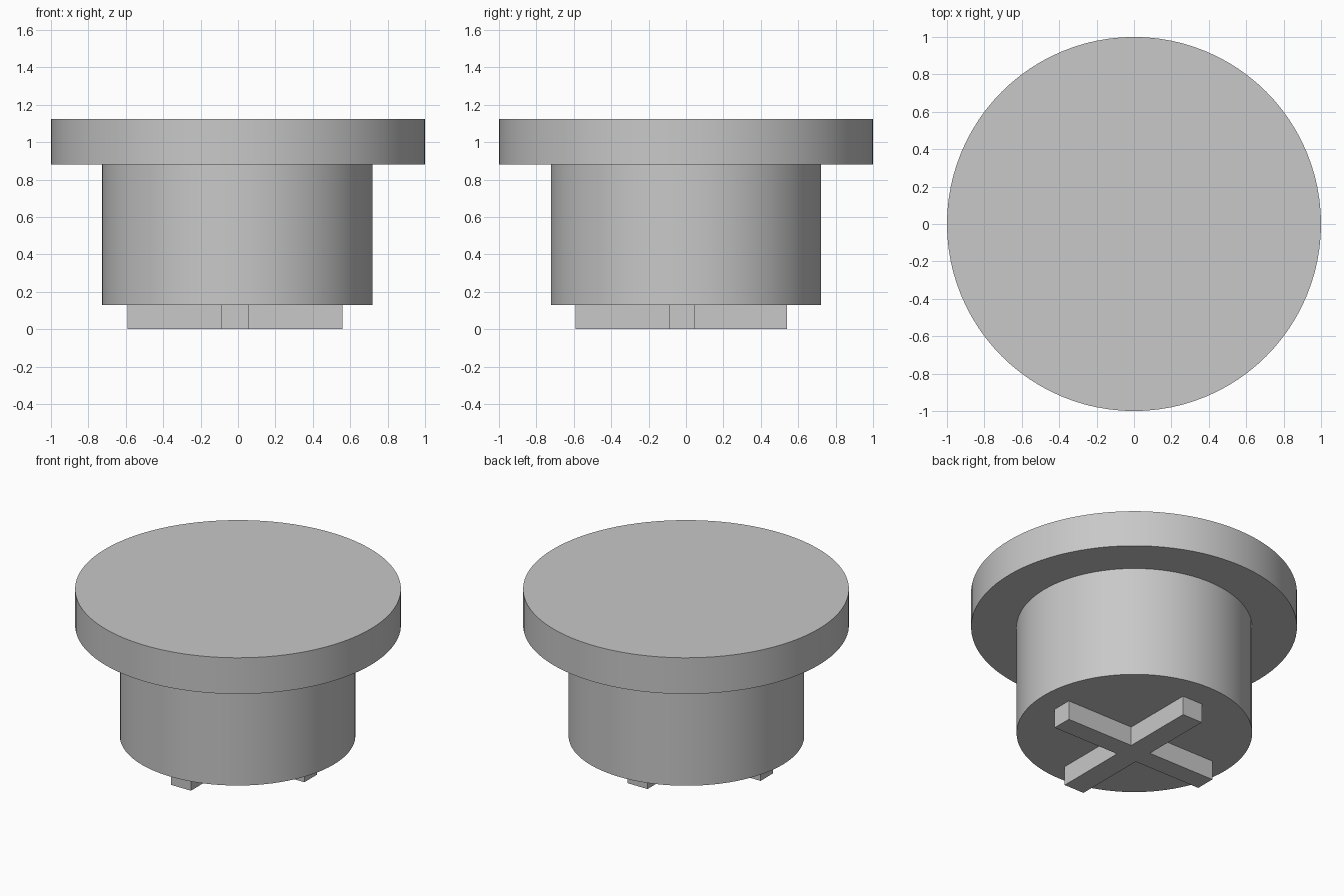
import bpy
import bmesh
from math import cos, sin, tau, radians

cube = bpy.data.objects.get("Cube")
if cube:
    bpy.data.objects.remove(cube, do_unlink=True)

grey = bpy.data.materials.new("plain_grey")
grey.use_nodes = True
colour = (0.58, 0.58, 0.58, 1)
grey.diffuse_color = colour
grey.node_tree.nodes["Principled BSDF"].inputs["Base Color"].default_value = colour


def add_object(name, bm):
    bmesh.ops.recalc_face_normals(bm, faces=bm.faces)
    mesh = bpy.data.meshes.new(name)
    bm.to_mesh(mesh)
    bm.free()
    mesh.materials.append(grey)
    obj = bpy.data.objects.new(name, mesh)
    bpy.context.collection.objects.link(obj)
    return obj


def lathe(name, rings, sides=96):
    """Closed turned solid from (radius, height, x offset) rings."""
    bm = bmesh.new()
    loops = []
    for r, z, dx in rings:
        loops.append([bm.verts.new((dx + r * cos(tau * i / sides), r * sin(tau * i / sides), z))
                      for i in range(sides)])
    for low, high in zip(loops, loops[1:]):
        for i in range(sides):
            j = (i + 1) % sides
            bm.faces.new((low[i], low[j], high[j], high[i]))
    bm.faces.new(loops[0])
    bm.faces.new(loops[-1])
    return add_object(name, bm)


def extrude_outline(name, outline, bottom, top):
    bm = bmesh.new()
    face = bm.faces.new([bm.verts.new((x, y, bottom)) for x, y in outline])
    moved = bmesh.ops.extrude_face_region(bm, geom=[face], use_keep_orig=True)["geom"]
    verts = [g for g in moved if isinstance(g, bmesh.types.BMVert)]
    bmesh.ops.translate(bm, verts=verts, vec=(0, 0, top - bottom))
    return add_object(name, bm)


# Stem and wide cap turned as one solid
knob = lathe("stem_and_cap", [(0.723, 0.13, -0.003), (0.723, 0.88, -0.003),
                              (1, 0.88, 0), (1, 1.125, 0)])
bpy.ops.object.select_all(action="DESELECT")
knob.select_set(True)
bpy.context.view_layer.objects.active = knob
bpy.ops.object.shade_smooth_by_angle(angle=radians(30))

# Raised cross under the stem, slightly off centre
x0, x1, x2, x3 = -0.59, -0.09, 0.06, 0.56
y0, y1, y2, y3 = -0.59, -0.09, 0.045, 0.54
cross = [(x1, y0), (x2, y0), (x2, y1), (x3, y1), (x3, y2), (x2, y2),
         (x2, y3), (x1, y3), (x1, y2), (x0, y2), (x0, y1), (x1, y1)]
extrude_outline("bottom_cross", cross, 0, 0.13)
